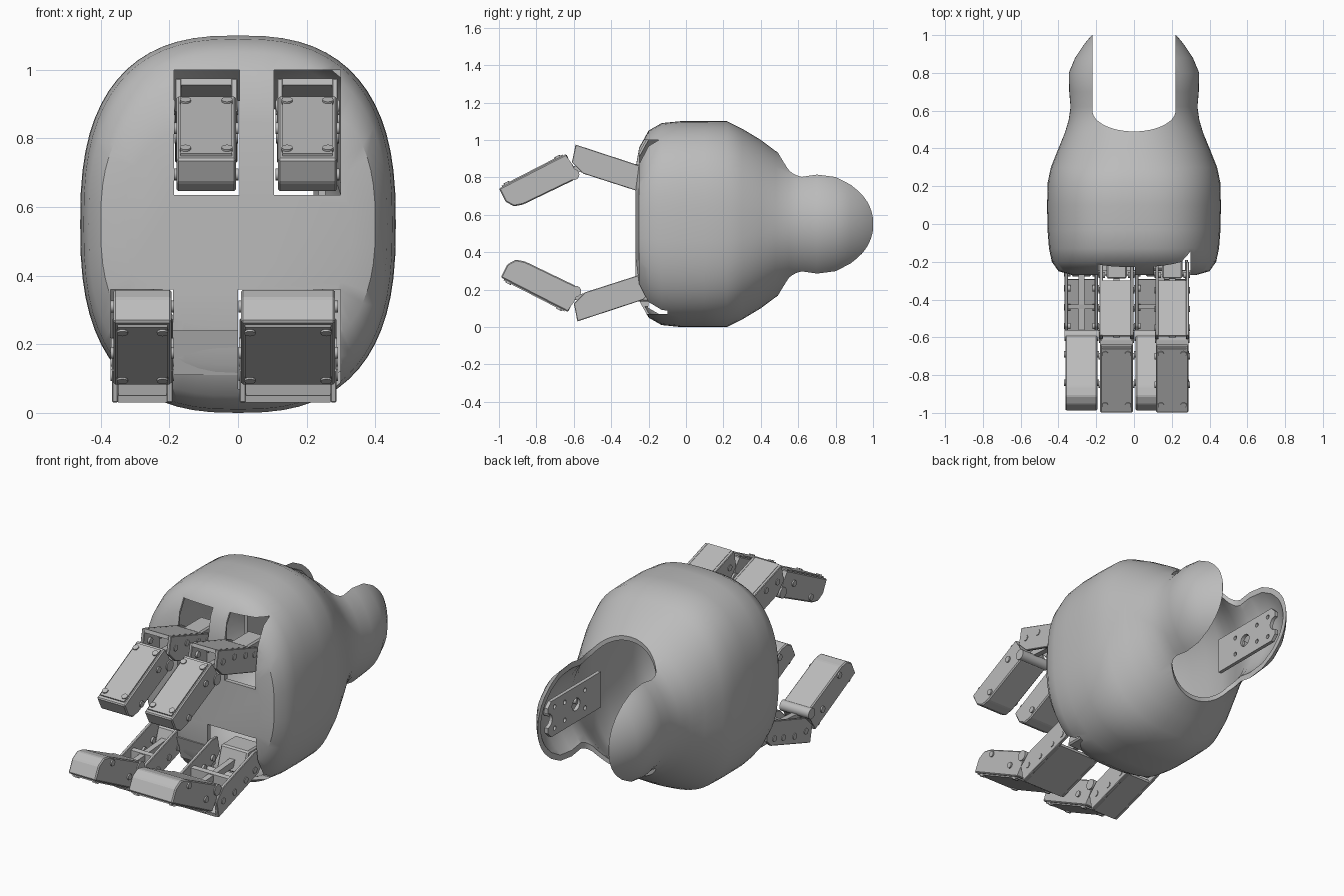
import bpy, bmesh, math
from mathutils import Vector

if "Cube" in bpy.data.objects:
    bpy.data.objects.remove(bpy.data.objects["Cube"], do_unlink=True)

grey = bpy.data.materials.new("plain_grey")
grey.use_nodes = True
grey.diffuse_color = (0.5, 0.5, 0.5, 1)
grey.node_tree.nodes["Principled BSDF"].inputs["Base Color"].default_value = (0.5, 0.5, 0.5, 1)


def finish(name, bm):
    bmesh.ops.recalc_face_normals(bm, faces=bm.faces[:])
    mesh = bpy.data.meshes.new(name)
    bm.to_mesh(mesh)
    bm.free()
    mesh.materials.append(grey)
    ob = bpy.data.objects.new(name, mesh)
    bpy.context.collection.objects.link(ob)
    return ob


def activate(ob):
    bpy.ops.object.select_all(action='DESELECT')
    ob.select_set(True)
    bpy.context.view_layer.objects.active = ob


def smooth(ob, angle=35):
    activate(ob)
    bpy.ops.object.shade_smooth_by_angle(angle=math.radians(angle))


def prism(name, pts, x0, x1, bevel=0.0):
    """Side profile (y, z) extruded across x."""
    bm = bmesh.new()
    rows = [[bm.verts.new((x, y, z)) for y, z in pts] for x in (x0, x1)]
    bm.faces.new(rows[0])
    bm.faces.new(rows[1])
    for i in range(len(pts)):
        j = (i + 1) % len(pts)
        bm.faces.new((rows[0][i], rows[0][j], rows[1][j], rows[1][i]))
    if bevel:
        bmesh.ops.bevel(bm, geom=bm.edges[:], offset=bevel, segments=1, affect='EDGES')
    return finish(name, bm)


def box(name, x0, x1, y0, y1, z0, z1):
    return prism(name, [(y0, z0), (y1, z0), (y1, z1), (y0, z1)], x0, x1)


def rod(name, p0, p1, r, sides=16):
    p0, p1 = Vector(p0), Vector(p1)
    bm = bmesh.new()
    bmesh.ops.create_cone(bm, cap_ends=True, segments=sides, radius1=r, radius2=r, depth=(p1 - p0).length)
    bm.transform((p1 - p0).to_track_quat('Z', 'Y').to_matrix().to_4x4())
    bmesh.ops.translate(bm, verts=bm.verts[:], vec=(p0 + p1) / 2)
    ob = finish(name, bm)
    smooth(ob)
    return ob


def cut(ob, cutters):
    activate(ob)
    for c in cutters:
        c.hide_render = True
        m = ob.modifiers.new("cut", 'BOOLEAN')
        m.operation, m.solver, m.object = 'DIFFERENCE', 'EXACT', c
        bpy.ops.object.modifier_apply(modifier=m.name)
        bpy.data.objects.remove(c, do_unlink=True)


# Housing sections: y, half width, half height
sections = [(-.27, .33, .30), (-.25, .40, .41), (-.2, .435, .5), (-.13, .45, .54), (-.03, .458, .55),
            (.1, .46, .55), (.22, .457, .55), (.3, .44, .51), (.4, .40, .45), (.48, .367, .39),
            (.55, .346, .35), (.62, .336, .335), (.7, .343, .345), (.8, .345, .327), (.88, .312, .297),
            (.94, .272, .27), (.975, .245, .25), (1.0, .222, .23)]


def loft(name, inset):
    bm = bmesh.new()
    rings = []
    for k, (y, a, h) in enumerate(sections):
        n = 2.6 - 0.6 * min(max((y - .2) / .35, 0), 1)
        if k == 0:
            y += inset
        ring = []
        for i in range(64):
            t = math.tau * i / 64
            c, s = math.cos(t), math.sin(t)
            x = math.copysign(abs(c) ** (2 / n), c) * (a - inset)
            z = math.copysign(abs(s) ** (2 / n), s) * (h - inset)
            ring.append(bm.verts.new((x, y, .55 + z)))
        rings.append(ring)
    for r0, r1 in zip(rings, rings[1:]):
        for i in range(64):
            j = (i + 1) % 64
            bm.faces.new((r0[i], r0[j], r1[j], r1[i]))
    bm.faces.new(rings[0])
    bm.faces.new(rings[-1])
    return finish(name, bm)


housing = loft("housing", 0)

# Rounded fork gap between the two rear cups
bm = bmesh.new()
arc = [(.22 * math.cos(t), .6 - .11 * math.sin(t)) for t in (math.pi * i / 24 for i in range(25))]
outline = arc + [(-.22, 1.2), (.22, 1.2)]
base = bm.faces.new([bm.verts.new((x, y, -.2)) for x, y in outline])
top = bmesh.ops.extrude_face_region(bm, geom=[base])
bmesh.ops.translate(bm, verts=[v for v in top["geom"] if isinstance(v, bmesh.types.BMVert)], vec=(0, 0, 1.6))
gap = finish("fork_gap", bm)

slots = [box("slot", a, b, -.5, -.1, z0, z1) for a, b, z0, z1 in
         ((-.187, .004, .635, 1.0), (.105, .298, .635, 1.0), (-.372, -.19, .07, .36), (.0, .298, .07, .36))]
cut(housing, [loft("hollow", .025), gap] + slots)
smooth(housing, 32)

# Sloped web between the lower finger slots
prism("palm_web", [(-.274, .24), (-.235, .11), (-.2, .11), (-.2, .24)], -.19, 0)

# Mounting plates inside the cups
for side, s in (("left", 1), ("right", -1)):
    plate = prism(side + "_mount_plate", [(.42, .45), (.86, .45), (.89, .48), (.89, .62), (.86, .65), (.42, .65)],
                  s * .235, s * .255)
    holes = [rod("hole", (s * .2, y, z), (s * .3, y, z), r) for y, z, r in
             ((.89, .55, .04), (.64, .55, .035), (.56, .5, .012), (.56, .6, .012),
              (.74, .5, .012), (.74, .6, .012), (.83, .49, .012), (.83, .61, .012))]
    cut(plate, holes)
    for y in (.6, .8):
        rod(side + "_standoff", (s * .25, y, .55), (s * .325, y, .55), .02)

# Finger side profiles, drawn for an upper finger
TIP = [(-1.0, .74), (-.64, .925), (-.615, .87), (-.575, .815), (-.6, .785), (-.87, .655), (-.92, .645), (-.965, .67)]
LINK = [(-.59, .975), (-.24, .86), (-.2, .82), (-.22, .73), (-.27, .73), (-.55, .82), (-.61, .88)]
ALONG, OUT = Vector((.889, .457)), Vector((-.457, .889))


def finger(name, x0, x1, lower):
    def place(p):
        return (p[0] + .01, 1.005 - p[1]) if lower else (p[0], p[1])

    def part(label, pts, a, b, bevel=0.0):
        return prism(name + label, [place(p) for p in pts], a, b, bevel)

    def pin(label, p, q, a, b, r):
        return rod(name + label, (a, *place(p)), (b, *place(q)), r)

    mid, w = (x0 + x1) / 2, x1 - x0
    # Fingertip with screwed cover
    part("_tip", TIP, x0 + .004, x1 - .004, .006)
    start = Vector((-1.0, .74))
    ends = [start + ALONG * t for t in (.02, .385)]
    part("_tip_cover", [ends[0], ends[1], ends[1] + OUT * .007, ends[0] + OUT * .007], x0 + .016, x1 - .016)
    for t in (.05, .355):
        for x in (x0 + .03, x1 - .03):
            p = start + ALONG * t
            pin("_cover_screw", p, p + OUT * .013, x, x, .016)
    # Channel-shaped link, open toward the grip
    for a, b in ((x0, x0 + .018), (x1 - .018, x1)):
        part("_link_side", LINK, a, b, .003)
    part("_link_cover", [(-.59, .975), (-.3, .88), (-.305, .862), (-.595, .955)], x0 + .017, x1 - .017)
    part("_link_web", [(-.46, .925), (-.435, .917), (-.435, .81), (-.46, .815)], x0 + .017, x1 - .017)
    # Linkage bar, knuckle block and hinge pins
    part("_push_bar", [(-.6, .86), (-.2, .84), (-.2, .80), (-.6, .83)], mid - .016, mid + .016)
    part("_knuckle", [(-.29, .87), (-.12, .87), (-.12, .75), (-.25, .75)], mid - w * .3, mid + w * .3, .008)
    pin("_hinge", (-.6, .815), (-.6, .815), x0 - .002, x1 + .002, .03)
    for p in ((-.55, .895), (-.45, .885), (-.35, .855), (-.27, .83), (-.7, .83), (-.85, .695)):
        for a, b in ((x0 - .004, x0 + .03), (x1 - .03, x1 + .004)):
            pin("_side_screw", p, p, a, b, .017)


finger("upper_right_finger", -.183, -.002, False)
finger("upper_left_finger", .113, .292, False)
finger("lower_right_finger", -.367, -.19, True)
finger("lower_left_finger", .005, .287, True)
